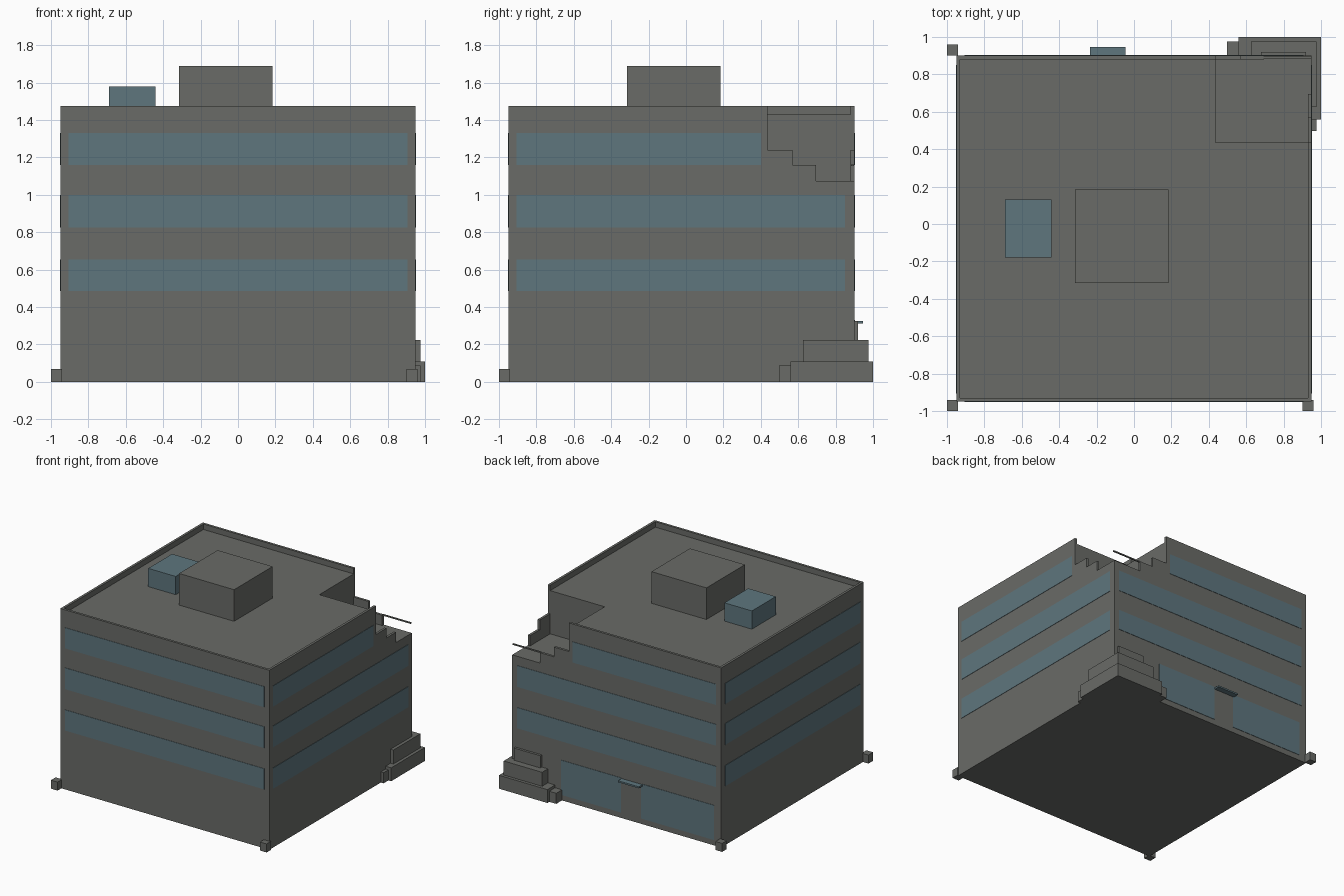
import bpy, bmesh

if "Cube" in bpy.data.objects:
    bpy.data.objects.remove(bpy.data.objects["Cube"])


def material(name, rgb):
    m = bpy.data.materials.new(name)
    m.use_nodes = True
    m.diffuse_color = (*rgb, 1)
    m.node_tree.nodes["Principled BSDF"].inputs["Base Color"].default_value = (*rgb, 1)
    return m


CONCRETE = material("grey concrete", (0.142, 0.147, 0.136))
GLASS = material("blue grey glass", (0.112, 0.181, 0.208))


def finish(name, bm, mat):
    bmesh.ops.recalc_face_normals(bm, faces=bm.faces)
    mesh = bpy.data.meshes.new(name)
    bm.to_mesh(mesh)
    bm.free()
    mesh.materials.append(mat)
    obj = bpy.data.objects.new(name, mesh)
    bpy.context.collection.objects.link(obj)
    return obj


def box(name, x, y, z, mat=CONCRETE):
    bm = bmesh.new()
    bmesh.ops.create_cube(bm, size=1)
    for v in bm.verts:
        v.co = [r[0] if c < 0 else r[1] for c, r in zip(v.co, (x, y, z))]
    return finish(name, bm, mat)


def prism(name, outline, z0, z1, mat=CONCRETE):
    bm = bmesh.new()
    face = bm.faces.new([bm.verts.new((x, y, z0)) for x, y in outline])
    top = bmesh.ops.extrude_face_region(bm, geom=[face])["geom"]
    for v in top:
        if isinstance(v, bmesh.types.BMVert):
            v.co.z = z1
    return finish(name, bm, mat)


SIDE, BACK, NOTCH = 0.95, 0.90, 0.435
TERRACE, ROOF, TOP = 1.075, 1.43, 1.475
WALL, PANE = 0.02, 0.003

# Main block: full footprint up to the terrace, notched above it
footprint = [(-SIDE, -SIDE), (SIDE, -SIDE), (SIDE, BACK), (-SIDE, BACK)]
notched = footprint[:2] + [(SIDE, NOTCH), (NOTCH, NOTCH), (NOTCH, BACK)] + footprint[3:]
prism("lower_floors", footprint, 0, TERRACE)
prism("top_floor", notched, TERRACE, ROOF)

# Roof parapets
box("front_parapet", (-SIDE, SIDE), (-SIDE, WALL - SIDE), (ROOF, TOP))
box("back_parapet", (-SIDE, NOTCH), (BACK - WALL, BACK), (ROOF, TOP))
box("right_parapet", (-SIDE, WALL - SIDE), (WALL - SIDE, BACK - WALL), (ROOF, TOP))
box("left_parapet", (SIDE - WALL, SIDE), (WALL - SIDE, NOTCH), (ROOF, TOP))

# Stepped terrace walls and rail
for i, (a, b, h) in enumerate([(NOTCH, 0.57, 1.24), (0.57, 0.695, 1.16)]):
    box(f"terrace_back_step_{i}", (a, b), (BACK - WALL, BACK), (TERRACE, h))
    box(f"terrace_side_step_{i}", (SIDE - WALL, SIDE), (a, b), (TERRACE, h))
box("terrace_rail", (0.695, SIDE), (0.885, 0.895), (1.155, 1.165))

# Window bands on all four sides, shorter beside the terrace
for i, z in enumerate([(0.485, 0.655), (0.825, 1.0), (1.16, 1.33)]):
    upper = i == 2
    box(f"front_windows_{i}", (-0.905, 0.905), (-SIDE - PANE, -SIDE), z, GLASS)
    box(f"back_windows_{i}", (-0.905, 0.4 if upper else 0.905), (BACK, BACK + PANE), z, GLASS)
    box(f"right_windows_{i}", (-SIDE - PANE, -SIDE), (-0.905, 0.85), z, GLASS)
    box(f"left_windows_{i}", (SIDE, SIDE + PANE), (-0.905, 0.4 if upper else 0.85), z, GLASS)

# Ground floor entrance
box("entrance_window_left", (-0.04, 0.505), (BACK, BACK + PANE), (0.045, 0.33), GLASS)
box("entrance_window_right", (-0.885, -0.225), (BACK, BACK + PANE), (0.045, 0.33), GLASS)
box("entrance_canopy", (-0.235, -0.045), (BACK, 0.947), (0.312, 0.325), GLASS)

# Rooftop volumes
box("roof_plant_room", (-0.315, 0.185), (-0.315, 0.185), (ROOF, 1.69))
box("skylight", (-0.69, -0.44), (-0.18, 0.13), (ROOF, 1.58), GLASS)

# Tiered blocks wrapping the back left corner
box("corner_tier_low", (0.56, 1.0), (0.56, 1.0), (0, 0.11))
box("corner_tier_middle", (0.625, 0.975), (0.625, 0.975), (0.11, 0.225))
box("corner_tier_high", (0.68, 0.92), (0.85, 0.92), (0.225, 0.325))
box("corner_end_back", (0.497, 0.56), (0.88, 0.975), (0, 0.087))
box("corner_end_side", (0.88, 0.975), (0.497, 0.56), (0, 0.087))

# Small footing blocks at the other corners
for name, x, y in [("front_right", -1, -1), ("front_left", 0.9, -1), ("back_right", -1, 0.9)]:
    box(f"{name}_footing", (x, x + 0.06), (y, y + 0.06), (0, 0.07))
